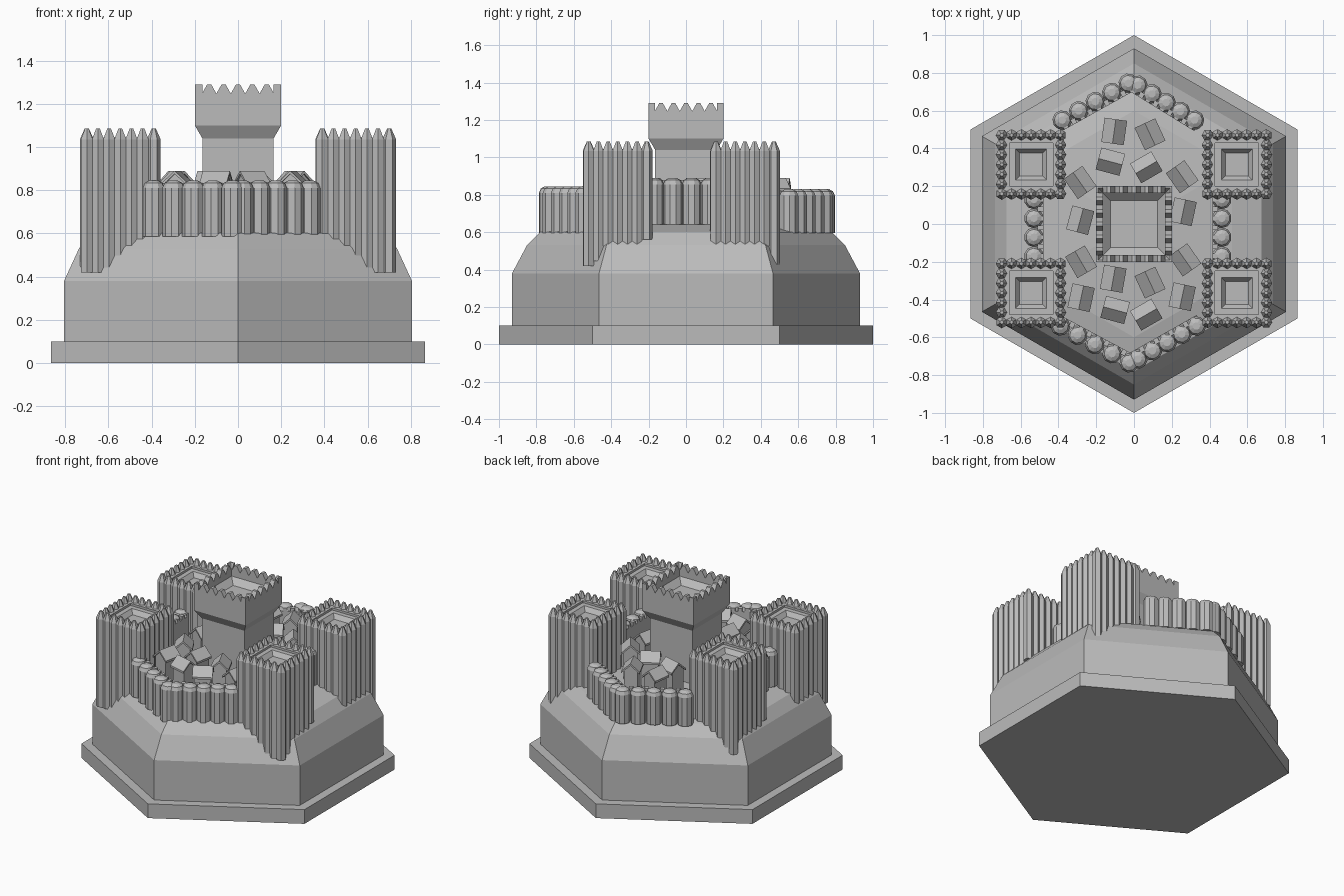
import bpy, bmesh, math
from mathutils import Matrix, Vector

if "Cube" in bpy.data.objects:
    bpy.data.objects.remove(bpy.data.objects["Cube"], do_unlink=True)

stone = bpy.data.materials.new("grey stone")
stone.use_nodes = True
GREY = (0.5, 0.5, 0.5, 1)
stone.diffuse_color = GREY
stone.node_tree.nodes["Principled BSDF"].inputs["Base Color"].default_value = GREY


def finish(bm, name):
    bmesh.ops.recalc_face_normals(bm, faces=bm.faces)
    mesh = bpy.data.meshes.new(name)
    bm.to_mesh(mesh)
    bm.free()
    mesh.materials.append(stone)
    obj = bpy.data.objects.new(name, mesh)
    bpy.context.collection.objects.link(obj)
    return obj


def loft(bm, profile, sides, turn=0.0, at=(0, 0)):
    """Stack regular polygons given as (radius, z) and cap both ends."""
    rings = []
    for r, z in profile:
        angles = [turn + math.tau * i / sides for i in range(sides)]
        rings.append([bm.verts.new((at[0] + r * math.cos(a), at[1] + r * math.sin(a), z))
                      for a in angles])
    for low, high in zip(rings, rings[1:]):
        for i in range(sides):
            j = (i + 1) % sides
            bm.faces.new((low[i], low[j], high[j], high[i]))
    bm.faces.new(rings[0][::-1])
    bm.faces.new(rings[-1])


def square(bm, profile, at=(0, 0)):
    """Loft of squares given as (half width, z)."""
    loft(bm, [(h * math.sqrt(2), z) for h, z in profile], 4, math.pi / 4, at)


def prism(bm, outline, y0, y1, matrix):
    """Extrude an (x, z) outline from y0 to y1."""
    front = [bm.verts.new(matrix @ Vector((x, y0, z))) for x, z in outline]
    back = [bm.verts.new(matrix @ Vector((x, y1, z))) for x, z in outline]
    bm.faces.new(front)
    bm.faces.new(back[::-1])
    for i in range(len(front)):
        j = (i + 1) % len(front)
        bm.faces.new((front[i], back[i], back[j], front[j]))


def box(bm, w, d, z0, z1, matrix):
    prism(bm, [(-w / 2, z0), (w / 2, z0), (w / 2, z1), (-w / 2, z1)], -d / 2, d / 2, matrix)


# Hexagonal plinth and domed hill
HILL = [(0.93, 0.38), (0.85, 0.53), (0.78, 0.6), (0.6, 0.64), (0.02, 0.68)]
bm = bmesh.new()
loft(bm, [(1, 0), (1, 0.1)], 6, math.pi / 6 * 3)
finish(bm, "plinth")
bm = bmesh.new()
loft(bm, [(0.93, 0.09)] + HILL, 6, math.pi / 2)
finish(bm, "hill")


def ground(x, y):
    """Height of the hill surface at a point."""
    x, y = abs(x), abs(y)
    r = max(x, x / 2 + y * math.sqrt(0.75)) / math.sqrt(0.75)
    for (r0, z0), (r1, z1) in zip(HILL, HILL[1:]):
        if r >= r1:
            return z0 + (z1 - z0) * (r0 - r) / (r0 - r1)
    return HILL[-1][1]


# Corner towers: square core ringed by sharpened posts
def tower(cx, cy, name):
    bm = bmesh.new()
    square(bm, [(0.15, 0.5), (0.15, 1.045), (0.115, 1.045), (0.115, 1.03), (0.083, 1.03),
                (0.06, 1.0)], (cx, cy))
    finish(bm, name + "_core")
    bm = bmesh.new()
    count, half = 7, 0.155
    for side in range(4):
        turn = side * math.pi / 2
        rot = Matrix.Rotation(turn, 2)
        for i in range(count - 1):
            p = rot @ Vector((-half + 2 * half * i / (count - 1), -half))
            x, y = cx + p.x, cy + p.y
            out = Vector((x, y)) + rot @ Vector((0, -0.03))
            bottom = max(0.42, ground(*out) - 0.01)
            loft(bm, [(0.032, bottom), (0.032, 1.035), (0.01, 1.085)], 6,
                 turn + math.pi / 2, (x, y))
    finish(bm, name + "_posts")


for sx, side in ((-1, "right"), (1, "left")):
    tower(sx * 0.545, -0.365, "front_" + side + "_tower")
    tower(sx * 0.545, 0.315, "back_" + side + "_tower")

# Central keep with flared head and sunken roof
bm = bmesh.new()
square(bm, [(0.165, 0.6), (0.165, 1.04), (0.2, 1.1), (0.2, 1.245), (0.165, 1.245),
            (0.165, 1.21), (0.125, 1.17)])
finish(bm, "keep")

# Notched parapet on each side of the keep
bm = bmesh.new()
teeth, half = 6, 0.2
outline = [(-half, 1.24), (half, 1.24), (half, 1.29)]
pitch = 2 * half / teeth
for i in reversed(range(teeth)):
    c = -half + pitch * (i + 0.5)
    outline += [(c + 0.024, 1.29), (c, 1.247), (c - 0.024, 1.29)]
outline.append((-half, 1.29))
for side in range(4):
    prism(bm, outline, -0.2, -0.165, Matrix.Rotation(side * math.pi / 2, 4, "Z"))
finish(bm, "keep_parapet")


# Curtain walls: round bastions with a walkway and small merlons inside
def wall(start, end, count, z0, z1, name):
    a, b = Vector(start), Vector(end)
    step = (b - a) / (count - 1)
    mid = (a + b) / 2
    normal = Vector((-step.y, step.x)).normalized()
    if normal.dot(mid) > 0:
        normal = -normal
    turn = math.atan2(step.y, step.x)
    bm = bmesh.new()
    for i in range(count):
        p = a + step * i
        loft(bm, [(0.052, z0), (0.052, z1 - 0.035), (0.042, z1 - 0.012), (0.02, z1)],
             10, turn, p)
    finish(bm, name + "_bastions")
    bm = bmesh.new()
    q = mid + normal * 0.025
    place = Matrix.Translation((q.x, q.y, 0)) @ Matrix.Rotation(turn, 4, "Z")
    box(bm, (b - a).length + 0.06, 0.05, z0, z1 - 0.035, place)
    for i in range(count * 2 - 1):
        p = a + step * (i / 2) + normal * 0.035
        place = Matrix.Translation((p.x, p.y, 0)) @ Matrix.Rotation(turn, 4, "Z")
        box(bm, 0.026, 0.03, z0, z1 - 0.012, place)
    finish(bm, name + "_walkway")


wall((-0.39, -0.54), (-0.025, -0.735), 5, 0.585, 0.845, "front_right_wall")
wall((0.33, -0.54), (0.02, -0.715), 5, 0.595, 0.845, "front_left_wall")
wall((-0.38, 0.55), (-0.03, 0.745), 5, 0.595, 0.83, "back_right_wall")
wall((0.32, 0.55), (0.02, 0.735), 5, 0.595, 0.83, "back_left_wall")
wall((-0.53, -0.17), (-0.53, 0.13), 4, 0.635, 0.89, "right_wall")
wall((0.465, -0.17), (0.465, 0.13), 4, 0.635, 0.89, "left_wall")

# Village houses: x, y, ridge angle in degrees (ridge along y at zero)
HOUSES = [(-0.105, 0.49, -8), (0.085, 0.475, 25), (-0.125, 0.33, 75), (0.065, 0.3, 120),
          (0.255, 0.25, 35), (-0.285, 0.22, 35), (-0.285, 0.02, -15), (0.26, 0.065, -12),
          (-0.28, -0.2, 30), (0.27, -0.19, 35), (-0.28, -0.39, -12), (-0.11, -0.29, -10),
          (0.085, -0.31, 25), (0.255, -0.385, -12), (-0.1, -0.455, 75), (0.065, -0.48, 120)]
walls, roofs = bmesh.new(), bmesh.new()
for x, y, angle in HOUSES:
    place = Matrix.Translation((x, y, 0)) @ Matrix.Rotation(math.radians(angle), 4, "Z")
    prism(walls, [(-0.045, 0.6), (0.045, 0.6), (0.045, 0.835), (0, 0.878), (-0.045, 0.835)],
          -0.055, 0.055, place)
    prism(roofs, [(-0.06, 0.82), (0, 0.876), (0.06, 0.82), (0.06, 0.834), (0, 0.89),
                  (-0.06, 0.834)], -0.065, 0.065, place)
finish(walls, "house_walls")
finish(roofs, "house_roofs")
